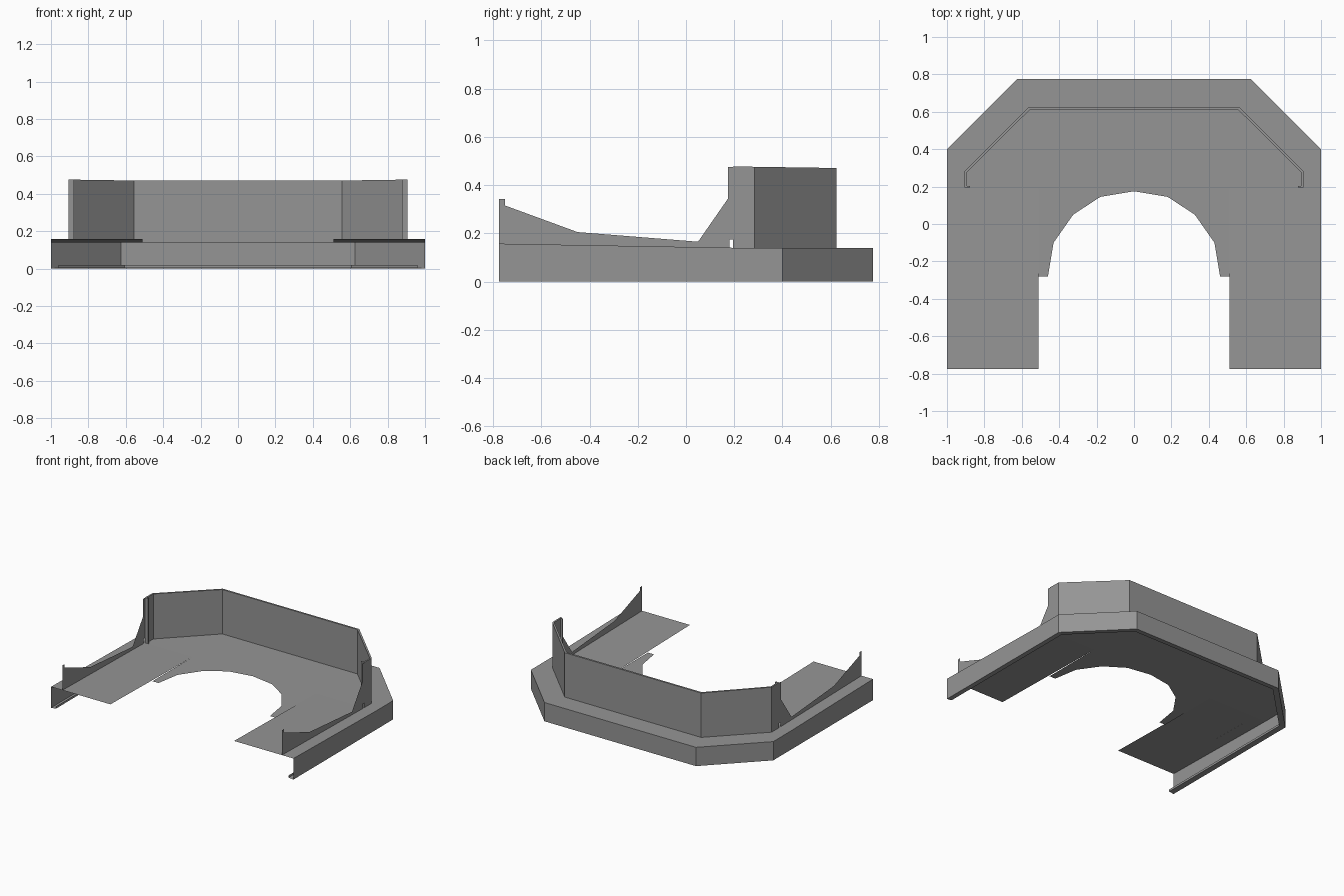
import bpy
import bmesh

cube = bpy.data.objects.get("Cube")
if cube:
    bpy.data.objects.remove(cube, do_unlink=True)

grey = bpy.data.materials.new("plain grey")
grey.use_nodes = True
colour = (0.3, 0.3, 0.3, 1)
grey.diffuse_color = colour
grey.node_tree.nodes["Principled BSDF"].inputs["Base Color"].default_value = colour

FRONT, JOINT, FLAT = -0.775, 0.19, 0.14


def deck_z(y):
    """Deck height: flat at the back, rising gently along the arms."""
    return FLAT + 0.017 * max(0, JOINT - y) / (JOINT - FRONT)


def finish(name, bm):
    mesh = bpy.data.meshes.new(name)
    bm.to_mesh(mesh)
    bm.free()
    mesh.materials.append(grey)
    obj = bpy.data.objects.new(name, mesh)
    bpy.context.collection.objects.link(obj)
    return obj


def sheet(name, points):
    """One flat polygon."""
    bm = bmesh.new()
    bm.faces.new([bm.verts.new(p) for p in points])
    return finish(name, bm)


def ribbon(name, rows):
    """Quads between neighbouring rows of points."""
    bm = bmesh.new()
    grid = [[bm.verts.new(p) for p in row] for row in rows]
    for a, b in zip(grid, grid[1:]):
        for i in range(len(a) - 1):
            bm.faces.new((a[i], a[i + 1], b[i + 1], b[i]))
    return finish(name, bm)


def mirrored(half):
    """Continue a right-to-left half path across x = 0."""
    return half + [(-x, y) for x, y in reversed(half) if x]


# Flat deck with the faceted arch opening
arch = mirrored([(0.51, -0.28), (0.46, -0.28), (0.43, -0.1), (0.325, 0.05),
                 (0.18, 0.145), (0, 0.175)])
rim = mirrored([(0.51, JOINT), (1, JOINT), (1, 0.4), (0.625, 0.775)])
sheet("main_deck", [(x, y, FLAT) for x, y in rim + arch[::-1]])

# Outer skirt with a narrow inward lip along the bottom
outer = mirrored([(1, FRONT), (1, JOINT), (1, 0.4), (0.625, 0.775)])
inner = mirrored([(0.96, FRONT), (0.96, JOINT), (0.96, 0.383), (0.608, 0.735)])
ribbon("outer_skirt", [[(x, y, deck_z(y)) for x, y in outer],
                       [(x, y, 0) for x, y in outer],
                       [(x, y, 0.004) for x, y in inner],
                       [(x, y, 0.02) for x, y in inner]])

# Tall back wall with small inward returns at its ends
wall_out = mirrored([(0.905, 0.195), (0.905, 0.283), (0.563, 0.625)])
wall_in = mirrored([(0.877, 0.195), (0.877, 0.203), (0.893, 0.203),
                    (0.893, 0.277), (0.557, 0.611)])
loop = wall_out + wall_in[::-1]
bm = bmesh.new()
low = [bm.verts.new((x, y, FLAT)) for x, y in loop]
high = [bm.verts.new((x, y, 0.48 - 0.015 * y)) for x, y in loop]
for i in range(len(loop)):
    j = (i + 1) % len(loop)
    bm.faces.new((low[i], low[j], high[j], high[i]))
bm.faces.new(high)
bmesh.ops.recalc_face_normals(bm, faces=bm.faces)
finish("back_wall", bm)

# Sloping arms and their swept side fences
fence = [(FRONT, 0.157), (JOINT - 0.01, FLAT), (0.175, 0.475), (0.175, 0.345),
         (0.05, 0.165), (-0.45, 0.205), (-0.75, 0.315), (-0.75, 0.342),
         (FRONT, 0.342)]
for side, s in (("left", 1), ("right", -1)):
    sheet(side + "_arm_deck", [(s * x, y, deck_z(y)) for x, y in
                               ((0.51, FRONT), (1, FRONT), (1, JOINT), (0.51, JOINT))])
    sheet(side + "_fence", [(s * 0.905, y, z) for y, z in fence])
    # Upright strip joining the fence to the wall
    ribbon(side + "_fence_post", [[(s * 0.905, y, z) for y in (0.175, 0.2)]
                                  for z in (0.175, 0.475)])
